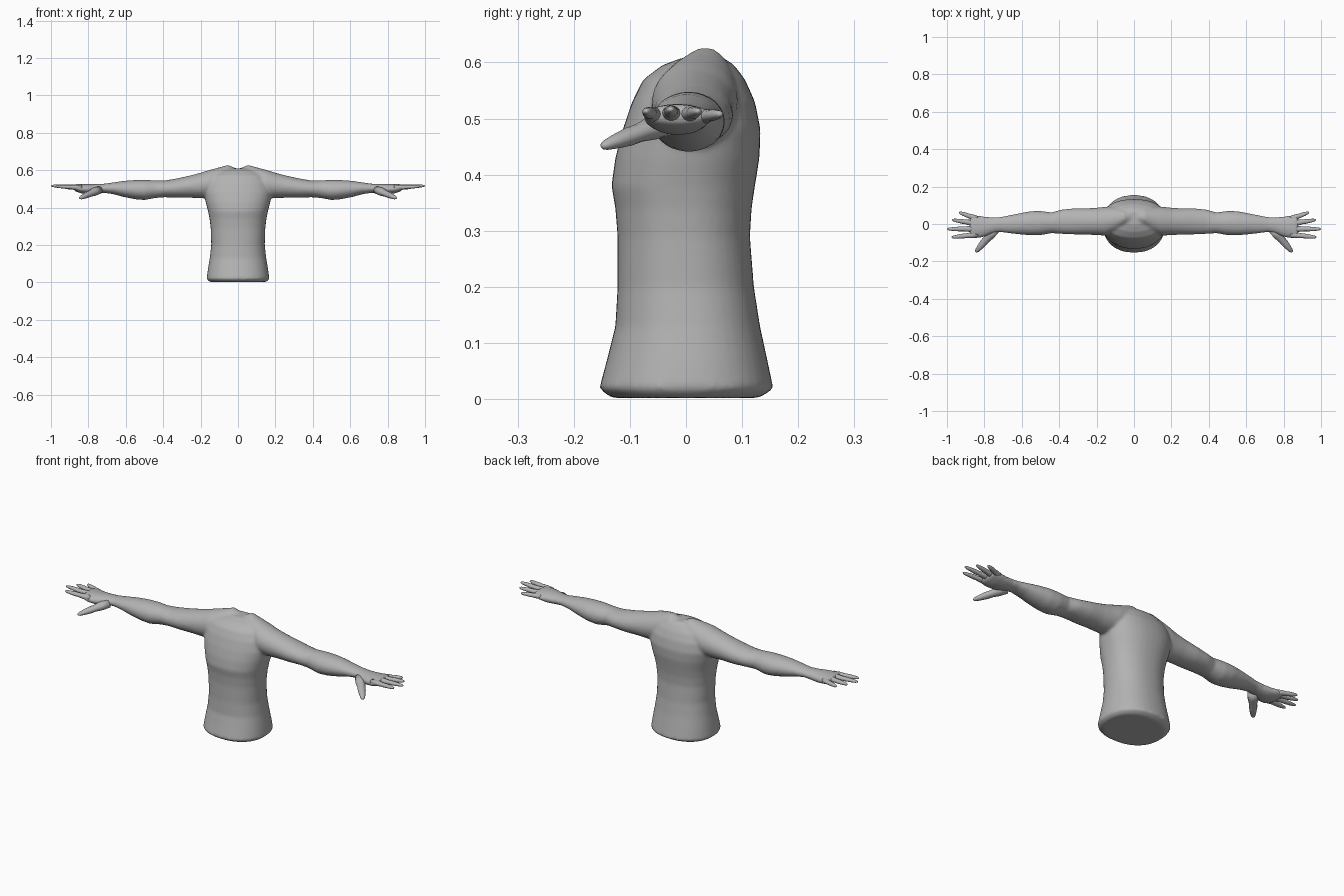
import bpy, bmesh, math
from mathutils import Vector

skin = bpy.data.materials.new("plain grey")
skin.diffuse_color = (0.45, 0.45, 0.45, 1)


def add_loft(bm, rings):
    """Skin a list of point rings and cap both ends."""
    loops = [[bm.verts.new(p) for p in ring] for ring in rings]
    n = len(loops[0])
    for a, b in zip(loops, loops[1:]):
        for i in range(n):
            j = (i + 1) % n
            bm.faces.new((a[i], a[j], b[j], b[i]))
    bm.faces.new(loops[0])
    bm.faces.new(loops[-1])


def oval(n, rx, ry, power=2.0):
    """Superellipse outline as (u, v) pairs."""
    pts = []
    for i in range(n):
        t = 2 * math.pi * i / n
        c, s = math.cos(t), math.sin(t)
        pts.append((math.copysign(abs(c) ** (2 / power), c) * rx,
                    math.copysign(abs(s) ** (2 / power), s) * ry))
    return pts


def finish(name, bm):
    bmesh.ops.recalc_face_normals(bm, faces=bm.faces)
    me = bpy.data.meshes.new(name)
    bm.to_mesh(me)
    bm.free()
    me.materials.append(skin)
    for p in me.polygons:
        p.use_smooth = True
    ob = bpy.data.objects.new(name, me)
    bpy.context.collection.objects.link(ob)
    return ob


# Torso sections: height, half width, front y, back y
TORSO = [
    (0.002, 0.150, -0.132, 0.130), (0.018, 0.168, -0.155, 0.156),
    (0.07, 0.161, -0.141, 0.145), (0.13, 0.151, -0.126, 0.132),
    (0.20, 0.143, -0.122, 0.121), (0.29, 0.146, -0.122, 0.114),
    (0.34, 0.152, -0.126, 0.117), (0.38, 0.160, -0.133, 0.123),
    (0.43, 0.173, -0.126, 0.131), (0.48, 0.183, -0.113, 0.133),
    (0.53, 0.176, -0.096, 0.123), (0.57, 0.150, -0.076, 0.105),
    (0.595, 0.110, -0.042, 0.086), (0.609, 0.060, -0.005, 0.066),
]
# Arm sections: x, front y, back y, bottom z, top z
ARM = [
    (0.02, 0.005, 0.065, 0.550, 0.614), (0.055, -0.012, 0.082, 0.500, 0.628),
    (0.10, -0.045, 0.092, 0.470, 0.615), (0.15, -0.062, 0.093, 0.452, 0.602),
    (0.20, -0.060, 0.087, 0.450, 0.586), (0.25, -0.057, 0.084, 0.452, 0.573),
    (0.32, -0.056, 0.084, 0.452, 0.557), (0.39, -0.053, 0.077, 0.455, 0.545),
    (0.44, -0.049, 0.062, 0.451, 0.545), (0.50, -0.060, 0.070, 0.440, 0.548),
    (0.55, -0.061, 0.069, 0.444, 0.547), (0.61, -0.056, 0.058, 0.456, 0.543),
    (0.67, -0.049, 0.046, 0.472, 0.534), (0.72, -0.043, 0.037, 0.479, 0.527),
    (0.76, -0.052, 0.036, 0.474, 0.526), (0.80, -0.069, 0.040, 0.470, 0.526),
    (0.84, -0.077, 0.046, 0.476, 0.526), (0.868, -0.077, 0.047, 0.486, 0.525),
    (0.878, -0.068, 0.038, 0.493, 0.520),
]

# Torso and arms fused into one continuous body
bm = bmesh.new()
add_loft(bm, [[(u, (f + b) / 2 + v, z) for u, v in oval(40, w, (b - f) / 2, 2.25)]
              for z, w, f, b in TORSO])
for s in (1, -1):
    add_loft(bm, [[(s * x, (f + b) / 2 + u, (lo + hi) / 2 + v)
                   for u, v in oval(24, (b - f) / 2, (hi - lo) / 2)]
                  for x, f, b, lo, hi in ARM])
body = finish("torso_and_arms", bm)
mod = body.modifiers.new("fuse", 'REMESH')
mod.mode = 'VOXEL'
mod.voxel_size = 0.007
mod.use_smooth_shade = True
mod = body.modifiers.new("soften", 'SMOOTH')
mod.factor = 0.5
mod.iterations = 6

# Digits: base, tip, base radius, tip radius
DIGITS = {
    "little_finger": ((0.835, 0.026, 0.503), (0.935, 0.062, 0.508), 0.017, 0.009),
    "ring_finger": ((0.840, 0.002, 0.507), (0.972, 0.022, 0.513), 0.018, 0.009),
    "middle_finger": ((0.840, -0.026, 0.508), (1.000, -0.027, 0.516), 0.018, 0.009),
    "index_finger": ((0.835, -0.056, 0.506), (0.975, -0.071, 0.513), 0.018, 0.009),
    "thumb": ((0.745, -0.030, 0.494), (0.846, -0.150, 0.450), 0.029, 0.013),
}
# Profile along a digit: fraction of length, blend of base to tip radius, scale
PROFILE = [(0, 0, 0.9), (0.25, 0.25, 1), (0.45, 0.5, 0.92), (0.6, 0.6, 1),
           (0.8, 0.85, 0.98), (0.93, 1, 0.85), (0.98, 1, 0.55), (1, 1, 0.2)]

for s, side in ((1, "left"), (-1, "right")):
    for name, (base, tip, r0, r1) in DIGITS.items():
        a = Vector((s * base[0], base[1], base[2]))
        b = Vector((s * tip[0], tip[1], tip[2]))
        d = (b - a).normalized()
        across = d.cross(Vector((0, 0, 1))).normalized()
        up = across.cross(d)
        rings = []
        for t, k, scale in PROFILE:
            r = (r0 + (r1 - r0) * k) * scale
            rings.append([a.lerp(b, t) + across * u + up * v
                          for u, v in oval(14, r, r * 0.85)])
        bm = bmesh.new()
        add_loft(bm, rings)
        finish(side + "_" + name, bm)
